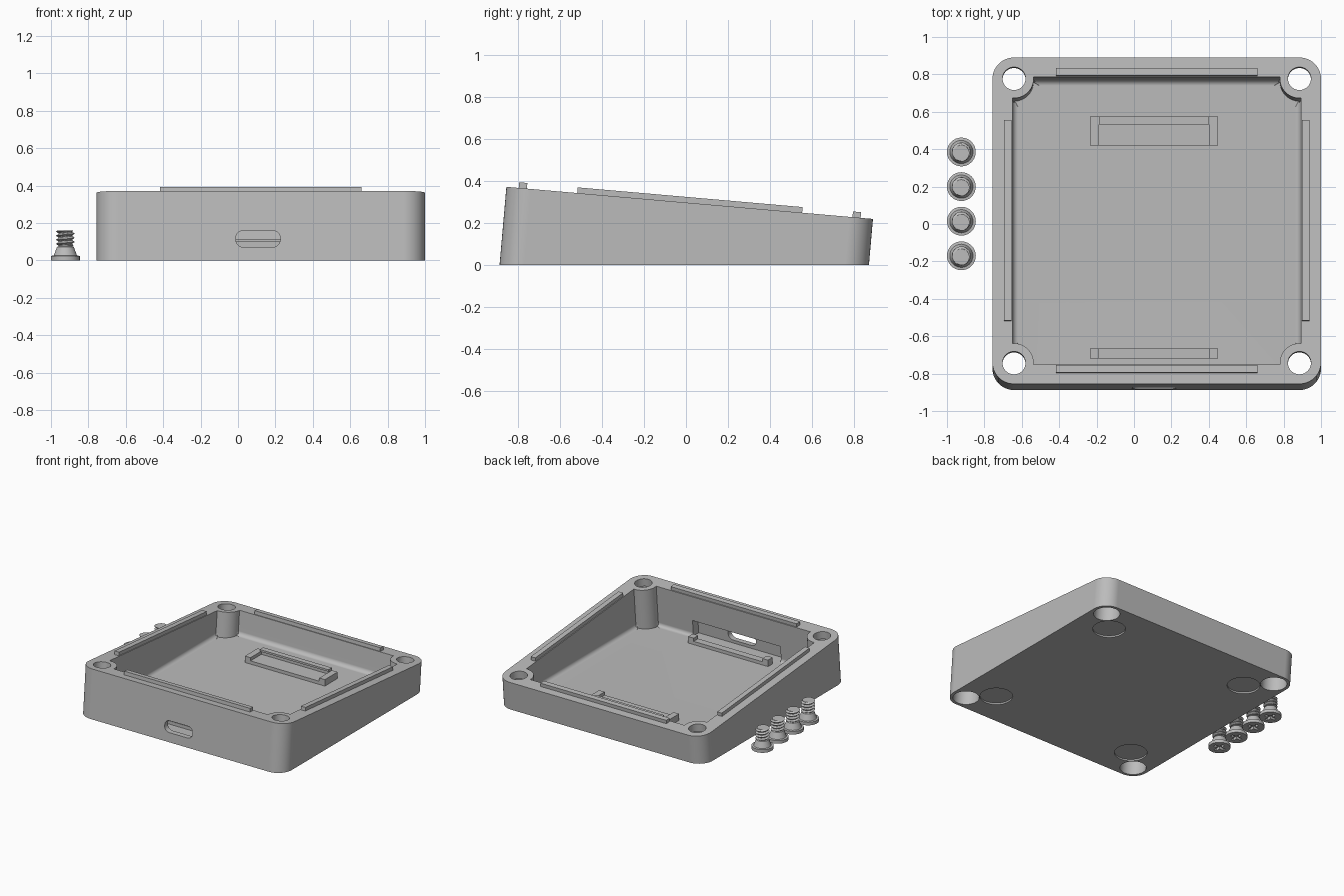
import bpy, bmesh, math
from mathutils import Matrix, Vector

if "Cube" in bpy.data.objects:
    bpy.data.objects.remove(bpy.data.objects["Cube"])

grey = bpy.data.materials.new("plain_grey")
grey.use_nodes = True
grey.diffuse_color = (0.5, 0.5, 0.5, 1)
grey.node_tree.nodes["Principled BSDF"].inputs["Base Color"].default_value = (0.5, 0.5, 0.5, 1)

# Tilted frame: origin at the centre of the sloping rim
TILT = math.radians(5)
MID = 0.1215
FRAME = Matrix.Translation((MID, 0.0175, 0.295)) @ Matrix.Rotation(-TILT, 4, 'X')
HOLE = 0.763


def rim(w):
    """Place an outline parallel to the rim at offset w."""
    return lambda u, v: FRAME @ Vector((u, v, w))


def level(z):
    """Slide an outline down the tilted axis to a level height z."""
    def place(u, v):
        p = FRAME @ Vector((u, v, 0))
        return FRAME @ Vector((u, v, (z - p.z) / math.cos(TILT)))
    return place


def flat(z):
    return lambda x, y: Vector((x, y, z))


def wall(y):
    return lambda x, z: Vector((x, y, z))


def finish(name, bm):
    bmesh.ops.recalc_face_normals(bm, faces=bm.faces)
    mesh = bpy.data.meshes.new(name)
    bm.to_mesh(mesh)
    bm.free()
    mesh.materials.append(grey)
    ob = bpy.data.objects.new(name, mesh)
    bpy.context.collection.objects.link(ob)
    return ob


def solid(name, outline, low, high, fillet=0):
    """Prism between two placements of one outline."""
    bm = bmesh.new()
    a = [bm.verts.new(low(*p)) for p in outline]
    b = [bm.verts.new(high(*p)) for p in outline]
    base = bm.faces.new(a[::-1])
    bm.faces.new(b)
    for i in range(len(a)):
        j = (i + 1) % len(a)
        bm.faces.new((a[i], a[j], b[j], b[i]))
    if fillet:
        bmesh.ops.bevel(bm, geom=list(base.edges), offset=fillet, segments=4,
                        profile=0.5, affect='EDGES')
    return finish(name, bm)


def rect(x0, x1, y0, y1):
    return [(x0, y0), (x1, y0), (x1, y1), (x0, y1)]


def box(name, x0, x1, y0, y1, z0, z1):
    return solid(name, rect(x0, x1, y0, y1), flat(z0), flat(z1))


def arc(cx, cy, r, a0, a1, n):
    return [(cx + r * math.cos(math.radians(a0 + (a1 - a0) * i / n)),
             cy + r * math.sin(math.radians(a0 + (a1 - a0) * i / n))) for i in range(n + 1)]


def circle(cx, cy, r, n=40):
    return arc(cx, cy, r, 0, 360, n)[:-1]


def rounded(cx, cy, hx, hy, r, n=10):
    pts = []
    for k, (sx, sy) in enumerate(((1, 1), (-1, 1), (-1, -1), (1, -1))):
        pts += arc(cx + sx * (hx - r), cy + sy * (hy - r), r, 90 * k, 90 * k + 90, n)
    return pts


def cut(target, cutter):
    mod = target.modifiers.new("cut", 'BOOLEAN')
    mod.operation, mod.solver, mod.object = 'DIFFERENCE', 'EXACT', cutter
    bpy.context.view_layer.objects.active = target
    bpy.ops.object.modifier_apply(modifier=mod.name)
    bpy.data.objects.remove(cutter)


def smooth(ob):
    bpy.ops.object.select_all(action='DESELECT')
    ob.select_set(True)
    bpy.context.view_layer.objects.active = ob
    bpy.ops.object.shade_smooth_by_angle(angle=math.radians(35))
    ob.modifiers.new("even_shading", 'WEIGHTED_NORMAL').keep_sharp = True


CORNERS = [(sx, sy) for sx in (-1, 1) for sy in (-1, 1)]
FLOOR = 0.045

# Wedge shaped case
case = solid("case", rounded(0, 0, 0.8785, 0.876, 0.115), level(0), rim(0))

# Cavity that leaves a round boss in each corner
INNER, BOSS = 0.771, 0.105
reach = math.degrees(math.asin((INNER - HOLE) / BOSS))
corner = arc(HOLE, HOLE, BOSS, reach - 90, -180 - reach, 14)
cavity = []
for k in range(4):
    c, s = round(math.cos(k * math.pi / 2)), round(math.sin(k * math.pi / 2))
    cavity += [(c * u - s * v, s * u + c * v) for u, v in corner]
cut(case, solid("cavity", cavity, level(FLOOR), rim(0.1), fillet=0.03))

# Screw holes with a wide bore from below, and shallow foot recesses
for sx, sy in CORNERS:
    spot = (sx * HOLE, sy * HOLE)
    cut(case, solid("bore", circle(*spot, 0.092), level(-0.1), rim(-0.06)))
    cut(case, solid("screw_hole", circle(*spot, 0.0615), rim(-0.1), rim(0.1)))
    cut(case, solid("foot", circle(MID + sx * 0.614, -0.008 + sy * 0.614, 0.115),
                    flat(-0.1), flat(0.012)))

# Thinned front wall with the cable port
PORT = 0.107
cut(case, solid("thinning", rect(-0.39, 0.36, -0.835, -0.7), level(FLOOR + 0.002), level(0.17)))
cut(case, solid("port", rounded(PORT, 0.115, 0.119, 0.044, 0.04, 6), wall(-1.0), wall(-0.75)))
smooth(case)

# Locating ridges along the rim
for s, side in ((-1, "front"), (1, "back")):
    v = sorted((s * 0.778, s * 0.817))
    solid(side + "_ridge", rect(-0.5375, 0.5375, *v), rim(-0.005), rim(0.027))
for s, side in ((-1, "right"), (1, "left")):
    u = sorted((s * 0.777, s * 0.816))
    solid(side + "_ridge", rect(*u, -0.5375, 0.5375), rim(-0.005), rim(0.027))

# Board holder: front bar, back ledge, end stops and clip
X0, X1, END = -0.235, 0.448, 0.048
box("front_holder_bar", X0 + END, X1 - END, -0.72, -0.665, FLOOR - 0.005, 0.07)
box("back_holder_ledge", X0 + END, X1 - END, 0.42, 0.575, FLOOR - 0.005, 0.07)
for x, side in ((X0, "right"), (X1 - END, "left")):
    box(side + "_front_stop", x, x + END, -0.72, -0.665, FLOOR - 0.005, 0.095)
    box(side + "_back_stop", x, x + END, 0.42, 0.575, FLOOR - 0.005, 0.095)
box("back_clip_wall", X0 + END, X1 - END, 0.553, 0.575, 0.068, 0.115)
box("back_clip_lip", X0 + END, X1 - END, 0.533, 0.555, 0.1, 0.115)

# Countersunk screw with a helical thread, standing on its head
SIDES, PITCH, ROWS = 32, 0.022, 32
rows = [(0.077, 0, 0), (0.077, 0.024, 0), (0.062, 0.026, 0), (0.045, 0.072, 0), (0.037, 0.076, 0)]
rows += [(0.037, 0.08 + 0.08 * i / ROWS, 0.014) for i in range(ROWS + 1)]
bm = bmesh.new()
rings = []
for r, z, ridge in rows:
    ring = []
    for k in range(SIDES):
        turn = k / SIDES
        phase = (z / PITCH - turn) % 1
        rr = r + ridge * max(0, 1 - 2.6 * abs(phase - 0.5))
        a = turn * math.tau
        ring.append(bm.verts.new((rr * math.cos(a), rr * math.sin(a), z)))
    rings.append(ring)
for low, high in zip(rings, rings[1:]):
    for k in range(SIDES):
        j = (k + 1) % SIDES
        bm.faces.new((low[k], low[j], high[j], high[k]))
bm.faces.new(rings[0][::-1])
bm.faces.new(rings[-1])
screw = finish("screw_1", bm)
cross = [(0.045, 0.011), (0.011, 0.011), (0.011, 0.045)]
plus = []
for c, s in ((1, 0), (0, 1), (-1, 0), (0, -1)):
    plus += [(c * x - s * y, s * x + c * y) for x, y in cross]
cut(screw, solid("cross_slot", plus, flat(-0.02), flat(0.022)))
smooth(screw)
screw.location = (-0.923, 0.385, 0)
for i in range(1, 4):
    twin = screw.copy()
    twin.name = "screw_%d" % (i + 1)
    twin.location.y -= 0.185 * i
    bpy.context.collection.objects.link(twin)
